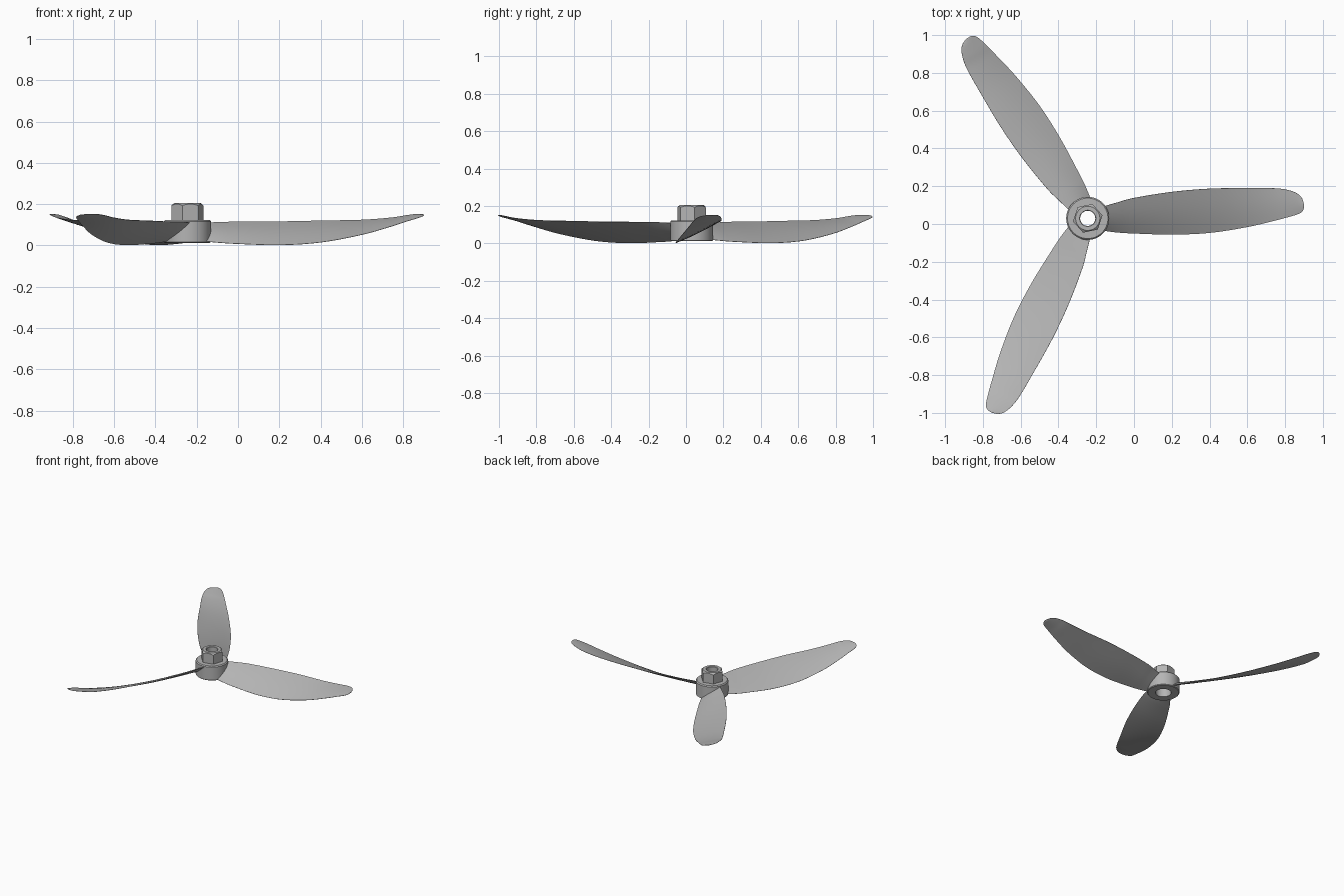
import bpy, bmesh, math
from mathutils import Vector, Matrix

if "Cube" in bpy.data.objects:
    bpy.data.objects.remove(bpy.data.objects["Cube"], do_unlink=True)

HUB = Vector((-0.245, 0.03, 0))
TAU = 2 * math.pi

grey = bpy.data.materials.new("plain grey")
grey.use_nodes = True
colour = (0.46, 0.46, 0.46, 1)
grey.diffuse_color = colour
grey.node_tree.nodes["Principled BSDF"].inputs["Base Color"].default_value = colour


def loft(name, rings, close_rings, cap_ends, turn=0.0, angle=30):
    """Join rings of equal length into a skin and place it on the hub axis."""
    bm = bmesh.new()
    rows = [[bm.verts.new(p) for p in ring] for ring in rings]
    n = len(rows[0])
    pairs = list(zip(rows, rows[1:]))
    if close_rings:
        pairs.append((rows[-1], rows[0]))
    for a, b in pairs:
        for i in range(n):
            j = (i + 1) % n
            bm.faces.new((a[i], a[j], b[j], b[i]))
    if cap_ends:
        bm.faces.new(rows[0])
        bm.faces.new(rows[-1])
    bmesh.ops.recalc_face_normals(bm, faces=bm.faces[:])
    bm.transform(Matrix.Translation(HUB) @ Matrix.Rotation(turn, 4, "Z"))
    mesh = bpy.data.meshes.new(name)
    bm.to_mesh(mesh)
    bm.free()
    mesh.materials.append(grey)
    obj = bpy.data.objects.new(name, mesh)
    bpy.context.collection.objects.link(obj)
    bpy.ops.object.select_all(action="DESELECT")
    obj.select_set(True)
    bpy.context.view_layer.objects.active = obj
    bpy.ops.object.shade_smooth_by_angle(angle=math.radians(angle))
    return obj


def circle(radius, z, n=72):
    """Ring whose radius and height may depend on the angle."""
    ring = []
    for i in range(n):
        a = TAU * i / n
        r = radius(a) if callable(radius) else radius
        h = z(r) if callable(z) else z
        ring.append((r * math.cos(a), r * math.sin(a), h))
    return ring


# Hub: round collar with softened rims and a stepped bore
hub_profile = [(0.055, 0.012), (0.109, 0.012), (0.114, 0.017), (0.114, 0.117),
               (0.107, 0.124), (0.04, 0.124), (0.04, 0.105), (0.055, 0.105)]
loft("hub", [circle(r, z) for r, z in hub_profile], True, False)


# Nut: hexagon with a conical chamfer on its top
def hexagon(a):
    return 0.069 / math.cos((a % (TAU / 6)) - TAU / 12)


def chamfer(r):
    return 0.205 - (r - 0.064) * 0.8


loft("hex_nut", [circle(0.04, 0.12), circle(hexagon, 0.12), circle(hexagon, chamfer),
                 circle(0.064, 0.205), circle(0.043, 0.205), circle(0.04, 0.202)],
     True, False, math.radians(12), 25)

# Blade stations: radius, front edge y and z, back edge y and z
stations = [Vector(s) for s in (
    (0.08, -0.065, 0.02, 0.062, 0.11),
    (0.16, -0.075, 0.013, 0.085, 0.113),
    (0.245, -0.08, 0.008, 0.108, 0.115),
    (0.445, -0.086, 0.002, 0.14, 0.116),
    (0.645, -0.077, 0.015, 0.157, 0.12),
    (0.845, -0.046, 0.052, 0.16, 0.124),
    (0.99, -0.012, 0.093, 0.159, 0.135),
    (1.06, 0.006, 0.116, 0.15, 0.146),
    (1.11, 0.021, 0.131, 0.131, 0.152),
    (1.135, 0.035, 0.14, 0.105, 0.151),
    (1.145, 0.055, 0.146, 0.075, 0.149))]


def smooth_stations(pts, steps=5):
    """Catmull-Rom interpolation through the stations."""
    out = []
    for i in range(len(pts) - 1):
        b, c = pts[i], pts[i + 1]
        a = pts[i - 1] if i else b * 2 - c
        d = pts[i + 2] if i + 2 < len(pts) else c * 2 - b
        for k in range(steps):
            t = k / steps
            out.append(0.5 * (b * 2 + (c - a) * t + (a * 2 - b * 5 + c * 4 - d) * t ** 2
                              + (b * 3 - a - c * 3 + d) * t ** 3))
    return out + [pts[-1]]


def blade_section(s, n=12):
    """Thin lens-shaped section between the two edges."""
    r, yf, zf, yb, zb = s
    front, back = Vector((r, yf, zf)), Vector((r, yb, zb))
    chord = back - front
    normal = Vector((0, -chord.z, chord.y)).normalized()
    half = min(0.009 - 0.005 * r, chord.length * 0.06)
    upper, lower = [], []
    for i in range(n + 1):
        u = 0.5 - 0.5 * math.cos(math.pi * i / n)
        offset = normal * (half * math.sin(math.pi * u) + 0.0008)
        upper.append(front + chord * u + offset)
        lower.append(front + chord * u - offset)
    return upper + lower[::-1]


# Three identical twisted blades around the hub
sections = [blade_section(s) for s in smooth_stations(stations)]
for k, name in enumerate(("left_blade", "back_blade", "front_blade")):
    loft(name, sections, False, True, TAU * k / 3, 40)
